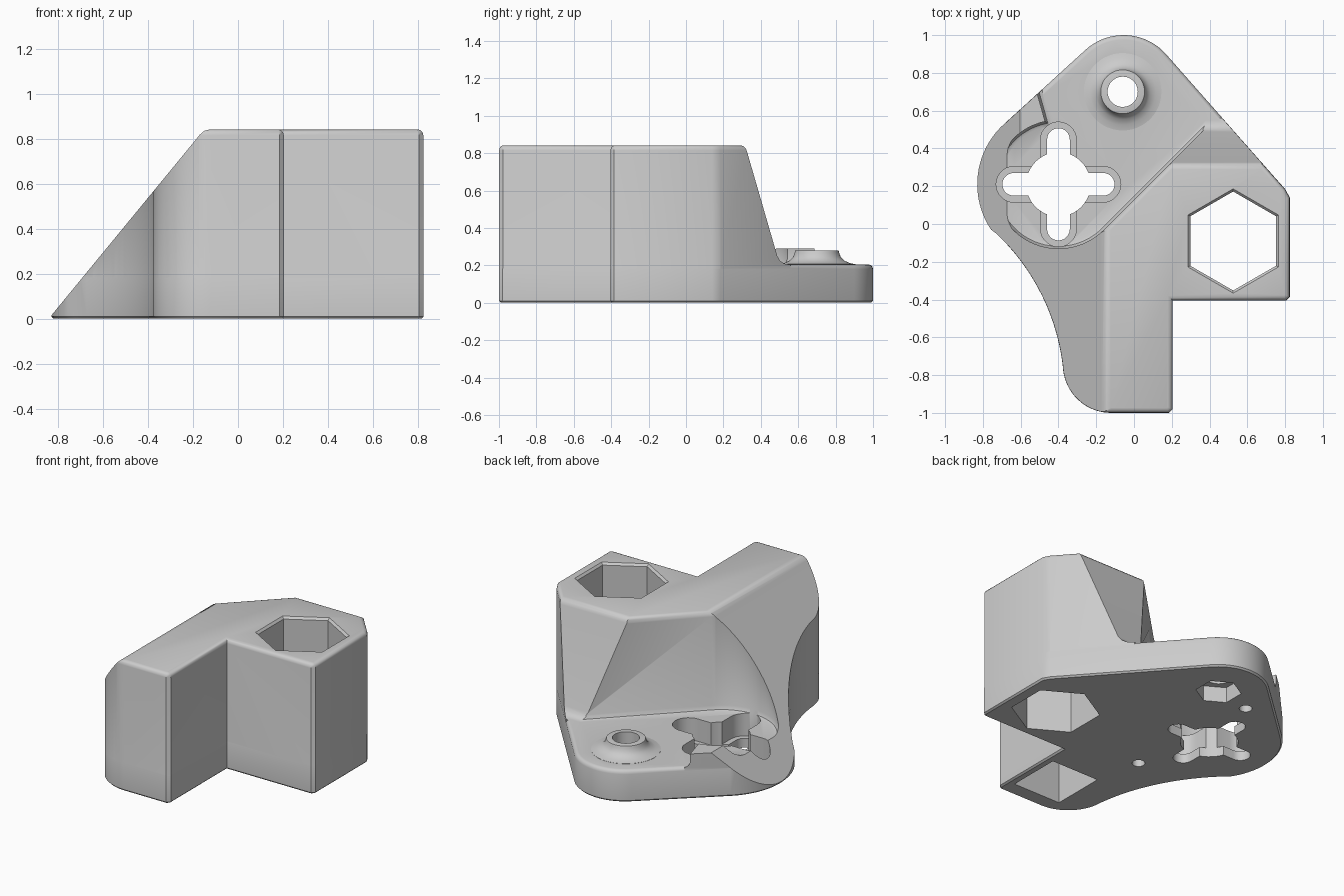
import bpy, bmesh, math

if "Cube" in bpy.data.objects:
    bpy.data.objects.remove(bpy.data.objects["Cube"])

GREY = bpy.data.materials.new("plain grey")
GREY.diffuse_color = (0.6, 0.6, 0.6, 1)
GREY.use_nodes = True
GREY.node_tree.nodes["Principled BSDF"].inputs["Base Color"].default_value = GREY.diffuse_color


def arc(cx, cy, r, a0, a1, n):
    angles = [math.radians(a0 + (a1 - a0) * i / n) for i in range(n + 1)]
    return [(cx + r * math.cos(a), cy + r * math.sin(a)) for a in angles]


def circle(cx, cy, r, n=48, start=0):
    return arc(cx, cy, r, start, start + 360, n)[:-1]


def inset(points, d):
    """Offset a counter-clockwise outline inwards by d with mitred corners."""
    result = []
    for i, p in enumerate(points):
        a, b = points[i - 1], points[(i + 1) % len(points)]
        l1, l2 = math.dist(a, p), math.dist(p, b)
        n1 = (-(p[1] - a[1]) / l1, (p[0] - a[0]) / l1)
        n2 = (-(b[1] - p[1]) / l2, (b[0] - p[0]) / l2)
        k = d / (1 + n1[0] * n2[0] + n1[1] * n2[1])
        result.append((p[0] + k * (n1[0] + n2[0]), p[1] + k * (n1[1] + n2[1])))
    return result


def solid(name, outline, layers, axes=lambda a, b, h: (a, b, h)):
    """Stack inset copies of an outline: layers are (height, inset)."""
    bm = bmesh.new()
    rings = [[bm.verts.new(axes(a, b, h)) for a, b in inset(outline, d)]
             for h, d in layers]
    n = len(outline)
    bm.faces.new(rings[0][::-1])
    bm.faces.new(rings[-1])
    for low, high in zip(rings, rings[1:]):
        for i in range(n):
            j = (i + 1) % n
            bm.faces.new((low[i], low[j], high[j], high[i]))
    if bm.calc_volume(signed=True) < 0:
        bmesh.ops.reverse_faces(bm, faces=bm.faces)
    mesh = bpy.data.meshes.new(name)
    bm.to_mesh(mesh)
    bm.free()
    mesh.materials.append(GREY)
    obj = bpy.data.objects.new(name, mesh)
    bpy.context.collection.objects.link(obj)
    return obj


def measure(mesh):
    """Signed volume, and whether the surface is closed."""
    bm = bmesh.new()
    bm.from_mesh(mesh)
    closed = len(bm.faces) > 3 and all(e.is_manifold for e in bm.edges)
    volume = bm.calc_volume(signed=True)
    bm.free()
    return volume, closed


def combine(target, tool, operation="DIFFERENCE"):
    """Boolean with the first solver that gives a closed, plausible solid."""
    before, size = measure(target.data)[0], measure(tool.data)[0]
    low, high = ((before - size, before) if operation == "DIFFERENCE"
                 else (max(before, size), before + size))
    mod = target.modifiers.new("combine", "BOOLEAN")
    mod.operation, mod.object = operation, tool
    best = None
    for solver in ("MANIFOLD", "EXACT", "FLOAT"):
        mod.solver = solver
        bpy.context.view_layer.update()
        graph = bpy.context.evaluated_depsgraph_get()
        mesh = bpy.data.meshes.new_from_object(target.evaluated_get(graph))
        volume, closed = measure(mesh)
        changed = abs(volume - before) > 1e-6
        if changed and volume > 0.05 and low - 1e-3 < volume < high + 1e-3:
            best = mesh if closed or best is None else best
            if closed:
                break
    target.modifiers.remove(mod)
    if best:
        target.data = best
    bpy.data.objects.remove(tool)


# Footprint shared by the plate and the tall block
footprint = [(0.185, -1), (0.205, -0.98), (0.205, -0.405), (0.805, -0.405),
             (0.825, -0.385), (0.825, 0.14), (0.8, 0.185)]
footprint += arc(-0.055, 0.7, 0.3, 41.5, 132, 20)
footprint += arc(-0.4, 0.21, 0.43, 132, 214, 20)
footprint += arc(-1.52, -0.887, 1.151, 46.6, 6.5, 20)
footprint += arc(-0.121, -0.744, 0.256, 186, 270, 14)

plate = solid("base_plate", footprint,
              [(0, 0.01), (0.01, 0), (0.18, 0), (0.193, 0.004),
               (0.202, 0.013), (0.205, 0.025)])
block = solid("tall_block", footprint,
              [(0.02, 0.001), (0.815, 0.001), (0.83, 0.005),
               (0.838, 0.013), (0.842, 0.026)])

# Pocket around the motor mount, with a straight diagonal wall
pocket = arc(-0.4, 0.21, 0.34, 102, 315, 48) + [(1.1, 1.23), (-0.6, 1.0)]
combine(block, solid("pocket", pocket,
                     [(0.1, 0.03), (0.204, 0.03), (0.212, 0.012), (0.235, 0),
                      (0.81, 0), (0.828, -0.005), (0.838, -0.014),
                      (0.843, -0.03), (0.95, -0.03)]))

# Sloping back wall
slope = [(0.285, 0.96), (0.285, 0.843), (0.306, 0.838), (0.32, 0.825),
         (0.327, 0.805), (0.488, 0.25), (0.502, 0.225), (0.525, 0.209),
         (0.56, 0.203), (0.56, 0.09), (1.3, 0.09), (1.3, 0.96)]
combine(block, solid("back_slope", slope, [(0.0, 0), (1.3, 0)],
                     lambda a, b, h: (h, a, b)))

# Low top of the small ridge beside the mount
ridge = [(-1.1, 0.4), (-0.3, 0.4), (-0.3, 0.9), (-1.1, 0.9)]
combine(block, solid("ridge_top", ridge, [(0.29, 0), (1, 0)]))

bracket = plate
combine(bracket, block, "UNION")

# Flared boss around the rear bolt
combine(bracket, solid("boss", circle(-0.06, 0.7, 0.12),
                       [(0.1, -0.085), (0.206, -0.085), (0.212, -0.055),
                        (0.226, -0.025), (0.245, -0.007), (0.265, 0),
                        (0.278, 0.004), (0.28, 0.012)]), "UNION")

# Inclined left side
incline = [(-0.85, -0.01), (-0.19, 0.793), (-0.17, 0.818), (-0.15, 0.835),
           (-0.12, 0.843), (-0.12, 1.1), (-1.2, 1.1), (-1.2, -0.01)]
combine(bracket, solid("incline", incline, [(-1.3, 0), (1.3, 0)],
                       lambda a, b, h: (a, h, b)))

# Hexagonal shaft with a chamfered mouth
combine(bracket, solid("hex_shaft", circle(0.525, -0.09, 0.262, 6, 30),
                       [(-0.1, 0), (0.828, 0), (0.843, -0.013), (0.9, -0.013)]))


def slot(length, width, turned):
    r = length - width
    pts = arc(r, 0, width, -90, 90, 14) + arc(-r, 0, width, 90, 270, 14)
    return [(-0.4 - y, 0.21 + x) if turned else (-0.4 + x, 0.21 + y)
            for x, y in pts]


# Cross-shaped motor mount with stepped slots
for turned in (False, True):
    combine(bracket, solid("slot_step", slot(0.33, 0.095, turned),
                           [(0.06, 0), (0.5, 0)]))
    combine(bracket, solid("slot", slot(0.297, 0.06, turned),
                           [(-0.1, 0), (0.5, 0)]))
combine(bracket, solid("mount_hole", circle(-0.4, 0.21, 0.17),
                       [(-0.1, 0), (0.5, 0)]))

# Rear bolt hole with a nut recess below
combine(bracket, solid("bolt_hole", circle(-0.06, 0.7, 0.08),
                       [(-0.1, 0), (0.5, 0)]))
combine(bracket, solid("nut_recess", circle(-0.06, 0.7, 0.135, 6, 30),
                       [(-0.1, 0), (0.1, 0)]))

# Square socket and small blind holes in the underside
socket = [(-0.18, -0.9), (0.16, -0.9), (0.16, -0.55), (-0.18, -0.55)]
combine(bracket, solid("square_socket", socket, [(-0.1, 0), (0.6, 0)]))
for x, y in ((-0.24, -0.245), (-0.31, 0.65)):
    combine(bracket, solid("pin_hole", circle(x, y, 0.038, 24),
                           [(-0.1, 0), (0.13, 0)]))

# Smooth curved faces, keep crisp edges
bracket.name = "motor_bracket"
bpy.ops.object.select_all(action="DESELECT")
bracket.select_set(True)
bpy.context.view_layer.objects.active = bracket
bpy.ops.object.shade_smooth_by_angle(angle=math.radians(32))
